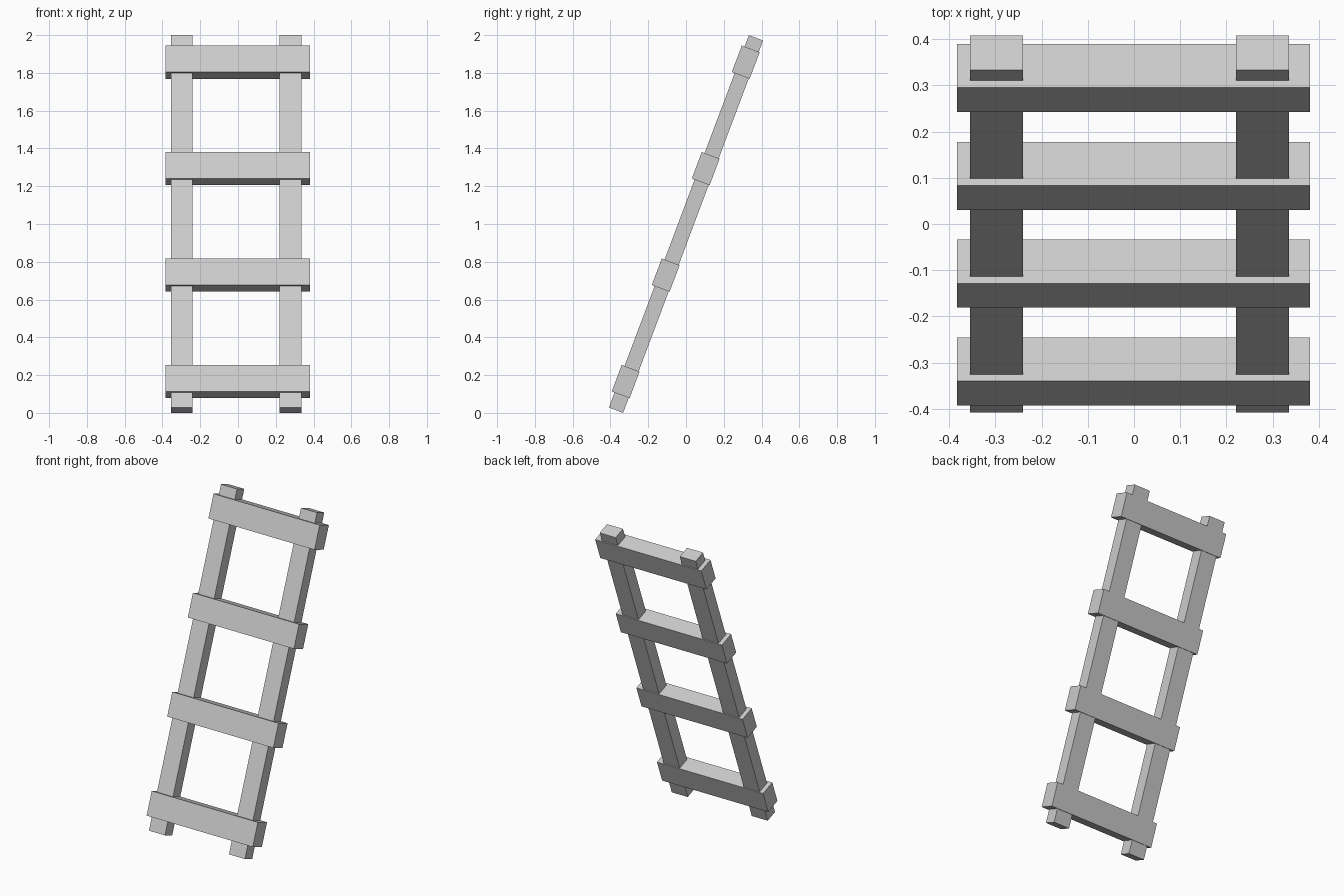
import bpy, math
from mathutils import Vector, Matrix

if "Cube" in bpy.data.objects:
    bpy.data.objects.remove(bpy.data.objects["Cube"])

LEAN = Matrix.Rotation(math.radians(-20.6), 4, 'X')   # ladder leans back
MID = Vector((0, 0, 1))


def plank(name, centre, size):
    """Box placed in the ladder's own plane, then leaned back."""
    bpy.ops.mesh.primitive_cube_add(size=1)
    ob = bpy.context.object
    ob.name = name
    ob.data.transform(Matrix.Diagonal((*size, 1)))
    ob.location = MID + LEAN @ Vector(centre)
    ob.rotation_euler = LEAN.to_euler()
    return ob


# Side rails
for side, x in (("left", -0.298), ("right", 0.278)):
    plank(f"{side}_rail", (x, 0, 0), (0.115, 0.08, 2.106))

# Rungs, wider and thicker than the rails and set slightly forward
for i in range(4):
    plank(f"rung_{i + 1}", (-0.001, -0.0055, 0.01 + (i - 1.5) * 0.6022),
          (0.764, 0.101, 0.15))
